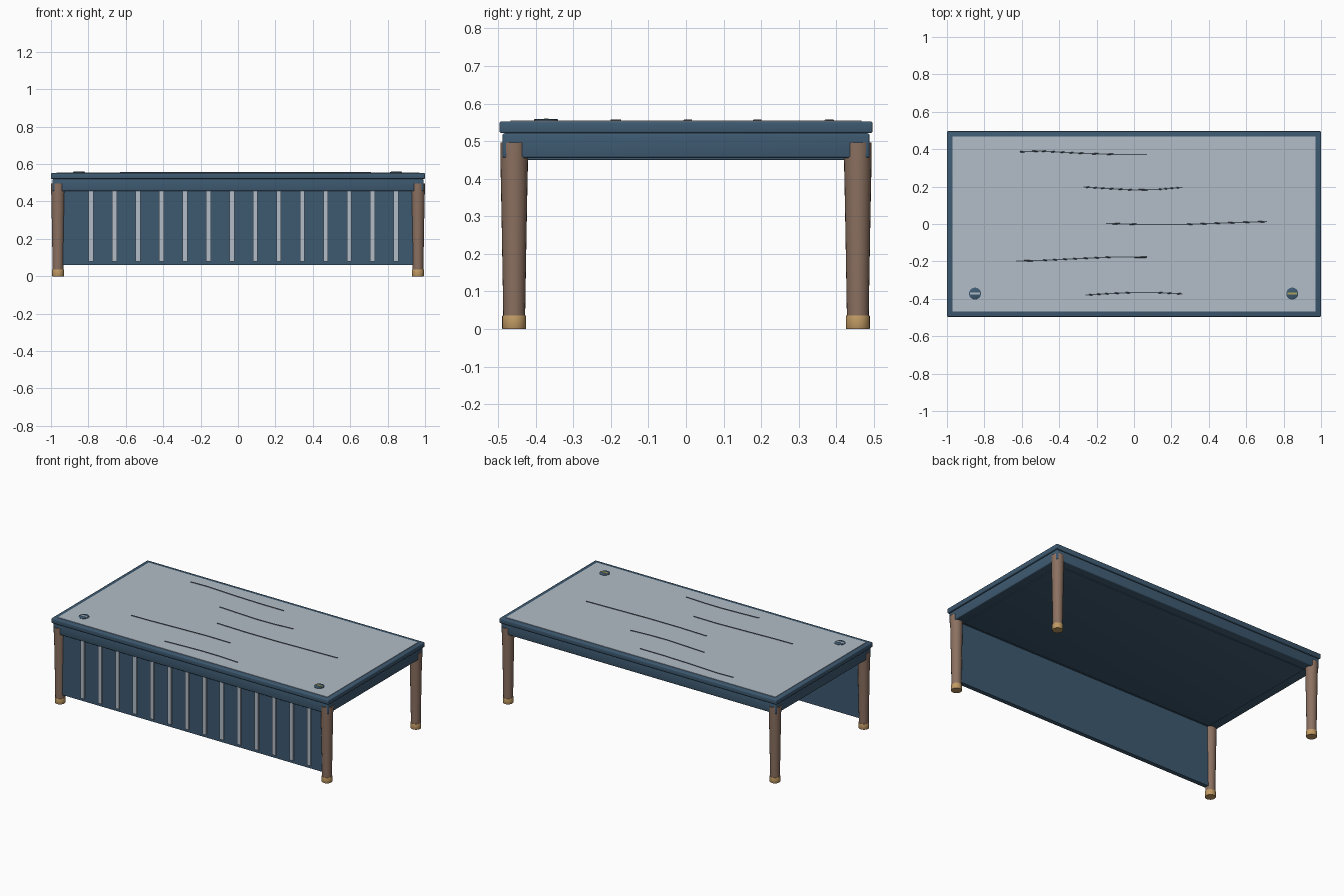
import bpy, bmesh, math
from mathutils import Vector

if "Cube" in bpy.data.objects:
    bpy.data.objects.remove(bpy.data.objects["Cube"], do_unlink=True)


def material(name, rgb):
    m = bpy.data.materials.new(name)
    m.use_nodes = True
    col = (*rgb, 1.0)
    m.diffuse_color = col
    bsdf = next(n for n in m.node_tree.nodes if n.type == 'BSDF_PRINCIPLED')
    bsdf.inputs["Base Color"].default_value = col
    bsdf.inputs["Roughness"].default_value = 0.6
    return m


BLUE = material("slate blue paint", (0.048, 0.102, 0.165))
GREY = material("pale grey", (0.445, 0.503, 0.571))
WOOD = material("brown wood", (0.258, 0.162, 0.117))
BRASS = material("brass", (0.527, 0.323, 0.127))
VEIN = material("dark grey vein", (0.070, 0.090, 0.114))
YELLOW = material("dull yellow", (0.42, 0.36, 0.10))


def finish(name, bm, mat, smooth=False):
    bmesh.ops.recalc_face_normals(bm, faces=bm.faces)
    me = bpy.data.meshes.new(name)
    bm.to_mesh(me)
    bm.free()
    me.materials.append(mat)
    ob = bpy.data.objects.new(name, me)
    bpy.context.collection.objects.link(ob)
    if smooth:
        bpy.ops.object.select_all(action='DESELECT')
        ob.select_set(True)
        bpy.context.view_layer.objects.active = ob
        bpy.ops.object.shade_smooth_by_angle(angle=math.radians(40))
    return ob


def box(name, lo, hi, mat, bevel=0.0):
    """Box between two corners, with optional rounded edges."""
    bm = bmesh.new()
    bmesh.ops.create_cube(bm, size=1.0)
    lo, hi = Vector(lo), Vector(hi)
    for v in bm.verts:
        v.co = Vector([(lo[i] + hi[i]) / 2 + v.co[i] * (hi[i] - lo[i]) for i in range(3)])
    if bevel:
        bmesh.ops.bevel(bm, geom=bm.edges[:], offset=bevel, segments=3,
                        profile=0.5, affect='EDGES')
    return finish(name, bm, mat, smooth=bool(bevel))


def turned(name, profile, x, y, mat, sides=24):
    """Closed solid of revolution from (radius, height) pairs."""
    bm = bmesh.new()
    rings = [[bm.verts.new((x + r * math.cos(2 * math.pi * k / sides),
                            y + r * math.sin(2 * math.pi * k / sides), z))
              for k in range(sides)] for r, z in profile]
    for a, b in zip(rings, rings[1:]):
        for k in range(sides):
            j = (k + 1) % sides
            bm.faces.new((a[k], a[j], b[j], b[k]))
    bm.faces.new(rings[0][::-1])
    bm.faces.new(rings[-1])
    return finish(name, bm, mat, smooth=True)


# Tabletop, apron body and underside board
box("tabletop_frame", (-1.0, -0.496, 0.521), (1.0, 0.496, 0.552), BLUE, 0.005)
box("apron", (-0.992, -0.488, 0.455), (0.992, 0.488, 0.521), BLUE, 0.006)
box("underside_board", (-0.93, -0.43, 0.450), (0.93, 0.43, 0.458), BLUE, 0.003)
box("top_inset", (-0.971, -0.467, 0.545), (0.971, 0.467, 0.555), GREY)

# Tapered legs with brass feet
LEG = [(0.029, 0.03), (0.031, 0.15), (0.034, 0.32), (0.0365, 0.44), (0.037, 0.47), (0.037, 0.496)]
FOOT = [(0.031, 0.0), (0.032, 0.002), (0.032, 0.034), (0.031, 0.036)]
for ys, depth in ((-1, "front"), (1, "back")):
    for xs, side in ((1, "left"), (-1, "right")):
        turned(f"{depth}_{side}_leg", LEG, xs * 0.962, ys * 0.457, WOOD)
        turned(f"{depth}_{side}_foot", FOOT, xs * 0.962, ys * 0.457, BRASS)

# Front modesty panel with evenly spaced slats
box("front_panel", (-0.945, -0.472, 0.06), (0.945, -0.444, 0.46), BLUE)
for i in range(14):
    x = -0.786 + 0.1255 * i
    box(f"panel_slat_{i + 1}", (x - 0.013, -0.481, 0.08), (x + 0.013, -0.470, 0.456), GREY)

# Gently wavy raised veins on the top
VEINS = [
    [(-0.61, 0.386), (-0.50, 0.390), (-0.28, 0.378), (-0.10, 0.372), (0.07, 0.372)],
    [(-0.27, 0.198), (-0.15, 0.190), (0.0, 0.182), (0.13, 0.185), (0.26, 0.196)],
    [(-0.15, 0.003), (0.05, -0.003), (0.28, -0.002), (0.50, 0.006), (0.71, 0.013)],
    [(-0.63, -0.198), (-0.50, -0.195), (-0.30, -0.185), (-0.10, -0.176), (0.07, -0.178)],
    [(-0.26, -0.380), (-0.13, -0.372), (0.0, -0.366), (0.13, -0.367), (0.26, -0.374)],
]
for n, pts in enumerate(VEINS):
    bm = bmesh.new()
    rows = [[bm.verts.new((x, y + dy, z)) for dy, z in
             ((-0.0035, 0.554), (-0.0025, 0.558), (0.0025, 0.558), (0.0035, 0.554))]
            for x, y in pts]
    for a, b in zip(rows, rows[1:]):
        for k in range(4):
            j = (k + 1) % 4
            bm.faces.new((a[k], a[j], b[j], b[k]))
    bm.faces.new(rows[0])
    bm.faces.new(rows[-1][::-1])
    finish(f"top_vein_{n + 1}", bm, VEIN)

# Round caps near the front corners, each with a coloured bar
for x, side, mat in ((0.846, "left", YELLOW), (-0.85, "right", GREY)):
    turned(f"{side}_cap", [(0.032, 0.552), (0.032, 0.557), (0.029, 0.559)], x, -0.372, BLUE)
    box(f"{side}_cap_bar", (x - 0.026, -0.378, 0.557), (x + 0.026, -0.366, 0.5605), mat)
